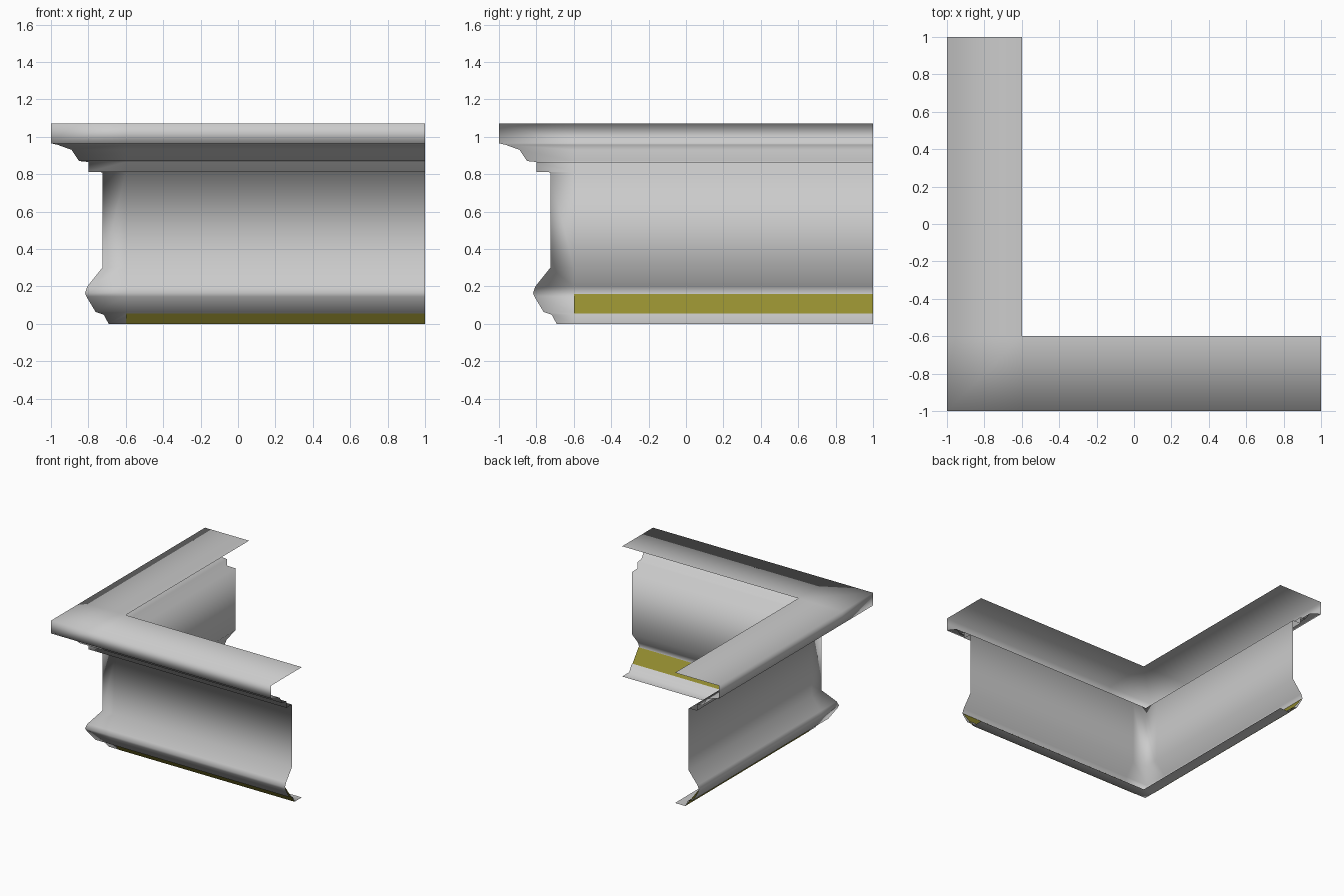
import bpy, bmesh, math

old = bpy.data.objects.get("Cube")
if old:
    bpy.data.objects.remove(old, do_unlink=True)


def material(name, rgb):
    m = bpy.data.materials.new(name)
    m.use_nodes = True
    m.diffuse_color = (*rgb, 1)
    m.node_tree.nodes["Principled BSDF"].inputs["Base Color"].default_value = (*rgb, 1)
    return m


grey = material("pale_grey", (0.6, 0.6, 0.6))
olive = material("olive", (0.3, 0.27, 0.03))

INNER, END = -0.6, 1.0


def sweep(bm, profile, stations):
    """Skin the profile (offset, height) through the station functions."""
    rows = [[bm.verts.new((*at(p), z)) for p, z in profile] for at in stations]
    for a, b in zip(rows, rows[1:]):
        for i in range(len(profile) - 1):
            bm.faces.new((a[i], a[i + 1], b[i + 1], b[i]))


def finish(name, bm, mat, angle):
    bmesh.ops.remove_doubles(bm, verts=bm.verts, dist=0.0005)
    bmesh.ops.recalc_face_normals(bm, faces=bm.faces)
    # The outer lip and the wall must face away from the inner corner
    bm.faces.ensure_lookup_table()
    low = min(bm.faces, key=lambda f: f.calc_center_median().y)
    if low.normal.y > 0:
        bmesh.ops.reverse_faces(bm, faces=bm.faces)
    mesh = bpy.data.meshes.new(name)
    bm.to_mesh(mesh)
    bm.free()
    mesh.materials.append(mat)
    obj = bpy.data.objects.new(name, mesh)
    bpy.context.collection.objects.link(obj)
    bpy.ops.object.select_all(action="DESELECT")
    obj.select_set(True)
    bpy.context.view_layer.objects.active = obj
    bpy.ops.object.shade_smooth_by_angle(angle=math.radians(angle))


# Open moulding section, from the top inner edge down to the bottom flange
section = [(INNER, 1.07), (-1, 1.07), (-1, 0.965), (-0.965, 0.957),
           (-0.89, 0.93), (-0.85, 0.87), (-0.80, 0.865), (-0.80, 0.812),
           (-0.725, 0.81), (-0.725, 0.3), (-0.805, 0.2), (-0.818, 0.165),
           (-0.81, 0.145), (-0.762, 0.064), (-0.717, 0.048), (-0.692, 0),
           (INNER, 0)]

# Stations along the front run, the mitred corner and the side run
front_run = [lambda p: (END, p), lambda p: (INNER, p)]
side_run = [lambda p: (p, INNER), lambda p: (p, END)]
corner = [lambda p: (p, p)]

bm = bmesh.new()
sweep(bm, section, front_run + corner + side_run)
finish("corner_moulding", bm, grey, 100)

# Straight backing strips behind the lower bead of each run
strip = [(-0.812, 0.16), (-0.694, 0)]
for name, run in (("front_backing_strip", front_run), ("side_backing_strip", side_run)):
    bm = bmesh.new()
    sweep(bm, strip, run)
    finish(name, bm, olive, 30)
